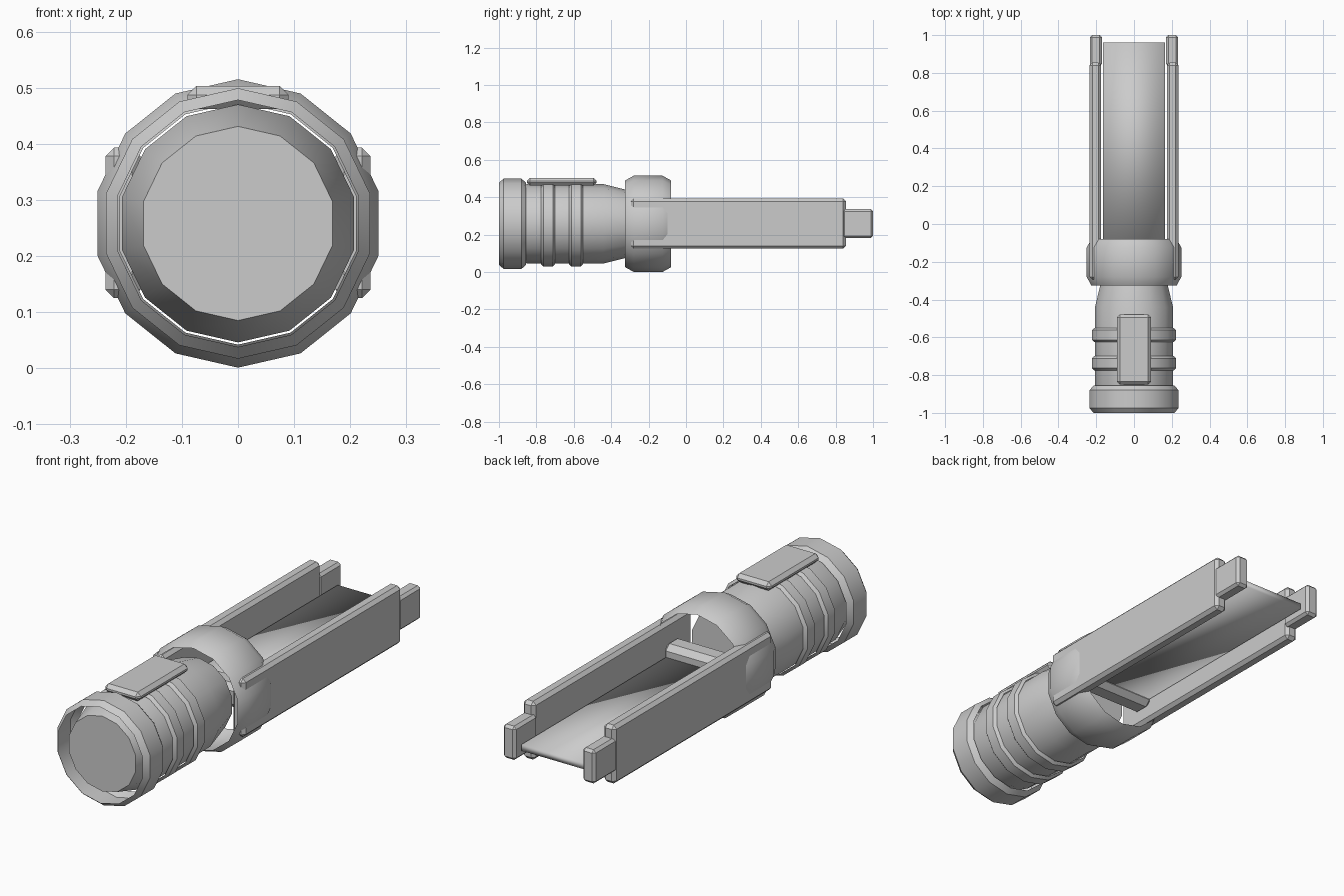
import bpy, bmesh, math

if "Cube" in bpy.data.objects:
    bpy.data.objects.remove(bpy.data.objects["Cube"], do_unlink=True)

SIDES = 14
AXIS_Z = 0.258

grey = bpy.data.materials.new("light_grey")
grey.use_nodes = True
grey.diffuse_color = (0.6, 0.6, 0.6, 1)
grey.node_tree.nodes["Principled BSDF"].inputs["Base Color"].default_value = (0.6, 0.6, 0.6, 1)


def finish(bm, name, angle=30):
    mesh = bpy.data.meshes.new(name)
    bm.to_mesh(mesh)
    bm.free()
    mesh.materials.append(grey)
    obj = bpy.data.objects.new(name, mesh)
    bpy.context.collection.objects.link(obj)
    bpy.ops.object.select_all(action="DESELECT")
    obj.select_set(True)
    bpy.context.view_layer.objects.active = obj
    bpy.ops.object.shade_smooth_by_angle(angle=math.radians(angle))
    return obj


def turned(name, profile, capped=False):
    """Spin (y, radius) points around the long axis, outward facing."""
    bm = bmesh.new()
    rings = []
    for y, r in profile:
        angles = [math.tau * i / SIDES for i in range(SIDES)]
        rings.append([bm.verts.new((r * math.sin(a), y, AXIS_Z + r * math.cos(a))) for a in angles])
    for a, b in zip(rings, rings[1:]):
        for i in range(SIDES):
            k = (i + 1) % SIDES
            bm.faces.new((a[i], a[k], b[k], b[i]))
    if capped:
        bm.faces.new(rings[0][::-1])
        bm.faces.new(rings[-1])
    return finish(bm, name)


def band(name, y0, y1, r, chamfer, drop):
    """Open sleeve with chamfered ends."""
    return turned(name, [(y0, r - drop), (y0 + chamfer, r), (y1 - chamfer, r), (y1, r - drop)])


def block(name, x, y, z, bevel=0.0, angle=30):
    """Box between the given (min, max) limits, with chamfered edges."""
    bm = bmesh.new()
    bmesh.ops.create_cube(bm, size=1)
    for v in bm.verts:
        for i, (lo, hi) in enumerate((x, y, z)):
            v.co[i] = (lo + hi) / 2 + v.co[i] * (hi - lo)
    if bevel:
        bmesh.ops.bevel(bm, geom=bm.edges[:], offset=bevel, segments=1, affect="EDGES")
    return finish(bm, name, angle)


# Grip body, tapered at both ends
turned("grip_body", [(-0.985, 0.173), (-0.85, 0.212), (-0.44, 0.212), (-0.285, 0.173)], capped=True)

# Sleeves around the body
band("end_collar", -1.0, -0.855, 0.241, 0.025, 0.021)
band("grip_ring_front", -0.775, -0.70, 0.229, 0.012, 0.013)
band("grip_ring_rear", -0.625, -0.55, 0.229, 0.012, 0.013)
band("neck_ring", -0.325, -0.08, 0.257, 0.045, 0.025)

# Raised plate on top of the grip
block("top_plate", (-0.09, 0.09), (-0.85, -0.478), (0.462, 0.503), 0.016)

# Side rails with end tabs
for side, s in (("left", 1), ("right", -1)):
    x_rail = sorted((s * 0.174, s * 0.236))
    x_tab = sorted((s * 0.170, s * 0.234))
    block(side + "_rail", x_rail, (-0.295, 0.855), (0.125, 0.393), 0.015)
    block(side + "_rail_tab", x_tab, (0.835, 1.0), (0.182, 0.337), 0.012)

# Cross bar joining the rails, and the thin softly shaded blade
block("cross_bar", (-0.19, 0.19), (-0.20, -0.09), (0.19, 0.30), 0.025)
block("blade", (-0.165, 0.165), (-0.12, 0.96), (0.218, 0.246), angle=180)
